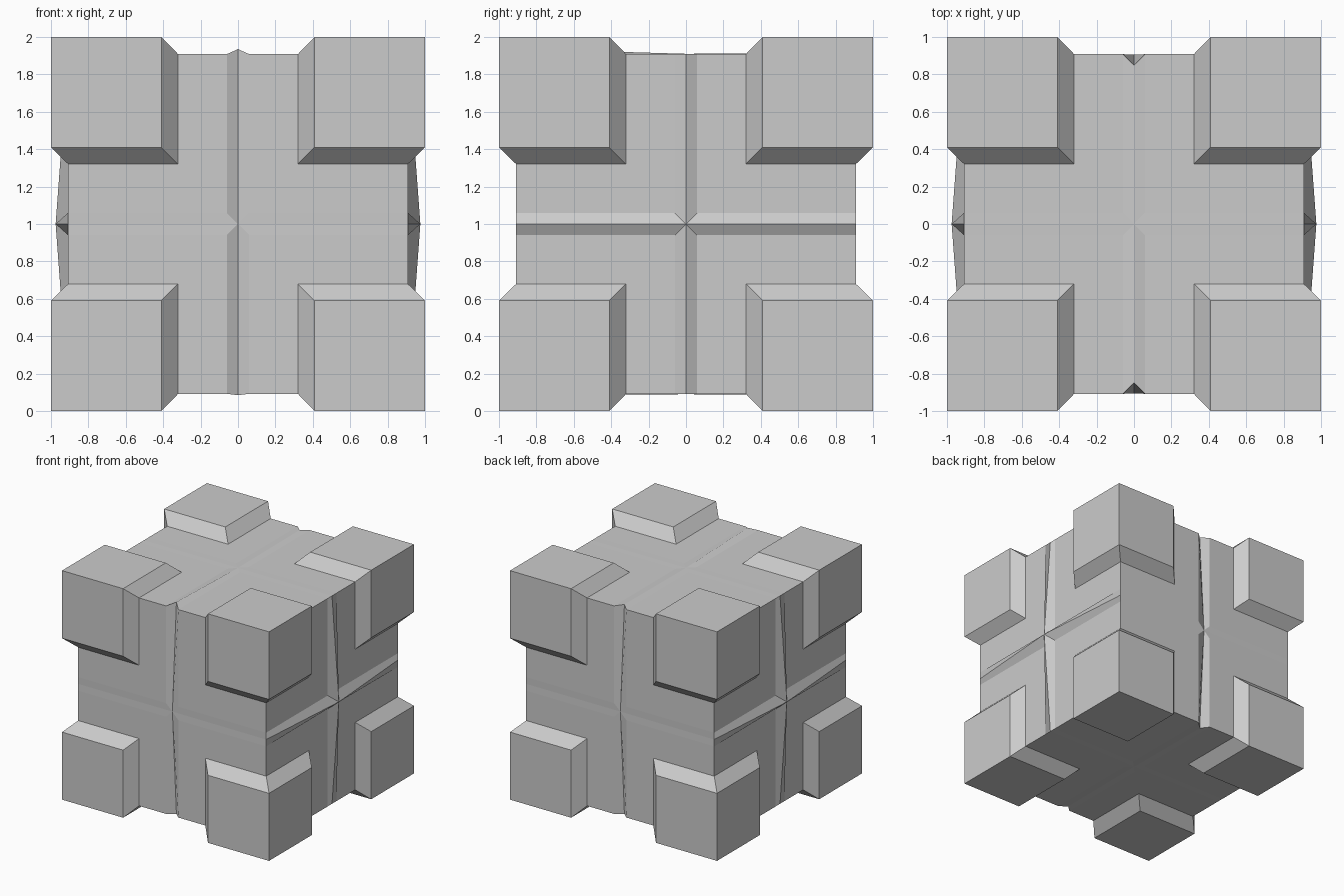
import bpy, bmesh
from itertools import product, permutations
from mathutils import Vector

if "Cube" in bpy.data.objects:
    bpy.data.objects.remove(bpy.data.objects["Cube"])

H, W = 0.908, 0.06              # core half size, half width of ridges and grooves
IN, OUT = 0.41, 0.32            # inner edge of corner blocks at top and base
CENTRE = (0.975, 0.905, 0.91)   # height of face centres on x, y, z faces


def finish(name, bm):
    bmesh.ops.remove_doubles(bm, verts=bm.verts, dist=0.0005)
    bmesh.ops.recalc_face_normals(bm, faces=bm.faces)
    me = bpy.data.meshes.new(name)
    bm.to_mesh(me)
    bm.free()
    ob = bpy.data.objects.new(name, me)
    ob.location.z = 1
    bpy.context.collection.objects.link(ob)


def adjust(p):
    """Sink the middle of the top and bottom edges of the front and back faces."""
    if abs(p.x) < 0.001 and abs(p.y) > 0.9 and abs(p.z) > 0.9:
        top = 0.935 if p.y < 0 and p.z > 0 else 0.915
        return Vector((0, 0.85 if p.y > 0 else -0.85, top if p.z > 0 else -top))
    return p


# Core: every face quadrant has two sloped strips and one flat field
bm = bmesh.new()
for axis, side in product(range(3), (-1, 1)):
    for su, sv in product((-1, 1), repeat=2):
        def pt(u, v, h=H):
            p = Vector((0, 0, 0))
            p[axis] = side * h
            p[(axis + 1) % 3] = su * u
            p[(axis + 2) % 3] = sv * v
            return bm.verts.new(adjust(p))
        c = CENTRE[axis]
        bm.faces.new([pt(0, 0, c), pt(H, 0), pt(H, W), pt(W, W)])
        bm.faces.new([pt(0, 0, c), pt(W, W), pt(W, H), pt(0, H)])
        bm.faces.new([pt(W, W), pt(H, W), pt(H, H), pt(W, H)])
finish("core", bm)

# Eight corner blocks with flared bases
for sx, sy, sz in product((-1, 1), repeat=3):
    pts = {(1, 1, 1)}
    for a in ((IN, 1, 1), (IN, IN, 1), (OUT, H, H), (OUT, OUT, H)):
        pts |= set(permutations(a))
    bm = bmesh.new()
    for x, y, z in sorted(pts):
        bm.verts.new((sx * x, sy * y, sz * z))
    bmesh.ops.convex_hull(bm, input=bm.verts[:])
    bmesh.ops.dissolve_limit(bm, angle_limit=0.02, verts=bm.verts[:], edges=bm.edges[:])
    finish("corner_block", bm)
